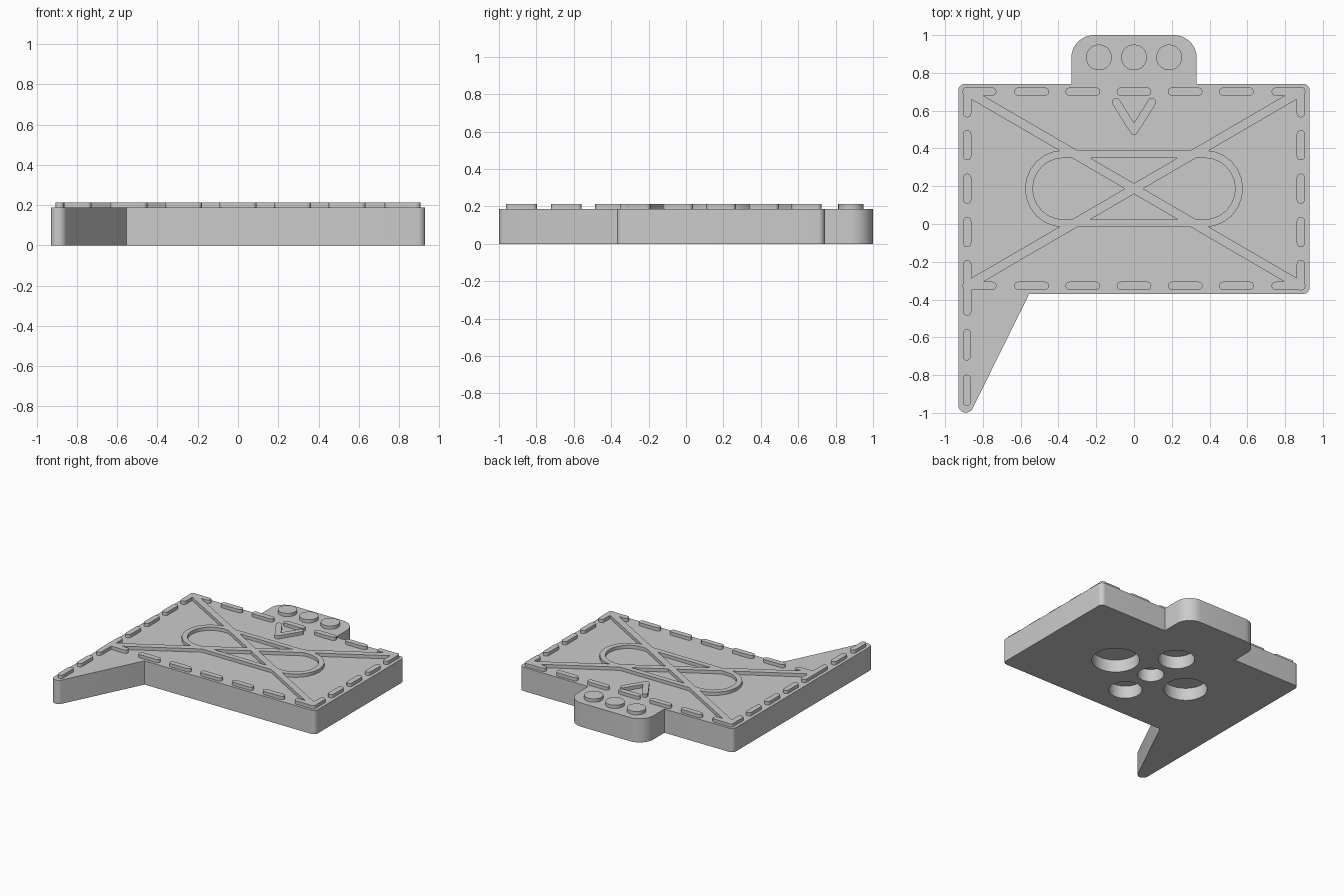
import bpy, bmesh
from math import pi, cos, sin, atan2, radians
from mathutils import Vector

cube = bpy.data.objects.get("Cube")
if cube:
    bpy.data.objects.remove(cube, do_unlink=True)

PLATE_TOP, RELIEF_TOP = 0.187, 0.213
SUNK = PLATE_TOP - 0.01
MID_Y = 0.187

grey = bpy.data.materials.new("plain grey")
grey.use_nodes = True
grey.diffuse_color = (0.6, 0.6, 0.6, 1)
grey.node_tree.nodes["Principled BSDF"].inputs["Base Color"].default_value = (0.6, 0.6, 0.6, 1)


def arc(c, r, a0, a1, n=12):
    return [Vector((c[0] + r * cos(a0 + (a1 - a0) * i / n),
                    c[1] + r * sin(a0 + (a1 - a0) * i / n))) for i in range(n + 1)]


def circle(c, r, n=48):
    return arc(c, r, 0, 2 * pi, n)[:-1]


def capsule(p, q, r):
    a = atan2(q[1] - p[1], q[0] - p[0])
    return arc(q, r, a - pi / 2, a + pi / 2) + arc(p, r, a + pi / 2, a + 3 * pi / 2)


def rounded(corners):
    """Outline from (x, y, fillet radius) corners, counter-clockwise."""
    out = []
    for i, (x, y, r) in enumerate(corners):
        p = Vector((x, y))
        if r == 0:
            out.append(p)
            continue
        u = (Vector(corners[i - 1][:2]) - p).normalized()
        v = (Vector(corners[(i + 1) % len(corners)][:2]) - p).normalized()
        half = u.angle(v) / 2
        c = p + (u + v).normalized() * (r / sin(half))
        middle = atan2(p.y - c.y, p.x - c.x)
        sweep = pi / 2 - half
        out += arc(c, r, middle - sweep, middle + sweep, 10)
    return out


def finish(name, bm):
    bmesh.ops.recalc_face_normals(bm, faces=bm.faces)
    me = bpy.data.meshes.new(name)
    bm.to_mesh(me)
    bm.free()
    me.materials.append(grey)
    ob = bpy.data.objects.new(name, me)
    bpy.context.collection.objects.link(ob)
    return ob


def prism(name, outline, z0=SUNK, z1=RELIEF_TOP):
    bm = bmesh.new()
    face = bm.faces.new([bm.verts.new((p[0], p[1], z0)) for p in outline])
    up = bmesh.ops.extrude_face_region(bm, geom=[face])["geom"]
    bmesh.ops.translate(bm, vec=(0, 0, z1 - z0),
                        verts=[g for g in up if isinstance(g, bmesh.types.BMVert)])
    return finish(name, bm)


def combine(target, parts, operation):
    bpy.context.view_layer.objects.active = target
    for part in parts:
        mod = target.modifiers.new("combine", "BOOLEAN")
        mod.operation, mod.solver, mod.object = operation, "EXACT", part
        bpy.ops.object.modifier_apply(modifier=mod.name)
        bpy.data.objects.remove(part, do_unlink=True)
    return target


# Plate with top tab and pointed tail
base = prism("base_plate", rounded([
    (-0.93, -1.13, 0.04), (-0.555, -0.37, 0), (0.93, -0.37, 0.035), (0.93, 0.742, 0.035),
    (0.332, 0.742, 0), (0.332, 1.0, 0.12), (-0.332, 1.0, 0.12), (-0.332, 0.742, 0),
    (-0.93, 0.742, 0.035)]), 0, PLATE_TOP)

# Blind round sockets underneath
sockets = [(0, 0, 0.096), (0.33, 0, 0.172), (-0.33, 0, 0.157), (0, 0.29, 0.132), (0, -0.285, 0.12)]
combine(base, [prism("socket_cutter", circle((x, MID_Y + y), r), -0.1, 0.1)
               for x, y, r in sockets], "DIFFERENCE")

# Crossed bars, slot-shaped ring and corner brackets in one relief
EDGE_X, TOP_Y, LOW_Y, W = 0.883, 0.701, -0.327, 0.0215
ring = prism("cross_and_ring", capsule((-0.373, MID_Y), (0.373, MID_Y), 0.204))
combine(ring, [prism("ring_cutter", capsule((-0.373, MID_Y), (0.373, MID_Y), 0.163),
                     SUNK - 0.1, RELIEF_TOP + 0.1)], "DIFFERENCE")
parts = [prism("bar", capsule((-EDGE_X, a), (EDGE_X, b), 0.0245))
         for a, b in ((TOP_Y, LOW_Y), (LOW_Y, TOP_Y))]
for sx in (-1, 1):
    for y, sy in ((TOP_Y, -1), (LOW_Y, 1)):
        corner = (sx * EDGE_X, y)
        parts.append(prism("bracket", capsule(corner, (sx * 0.75, y), W)))
        parts.append(prism("bracket", capsule(corner, (sx * EDGE_X, y + sy * 0.115), W)))
parts.append(prism("bracket", capsule((-EDGE_X, LOW_Y), (-EDGE_X, -0.464), W)))
combine(ring, parts, "UNION")

# Stitch-like dashes along the borders
for i in range(-2, 3):
    for row, y in (("top", TOP_Y), ("bottom", LOW_Y)):
        x = i * 0.271
        prism(f"{row}_dash", capsule((x - 0.07, y), (x + 0.07, y), W))
for side, sx in (("left", 1), ("right", -1)):
    for y in (0.417, MID_Y, -0.043):
        prism(f"{side}_dash", capsule((sx * EDGE_X, y - 0.058), (sx * EDGE_X, y + 0.058), W))
for y in (-0.64, -0.88):
    prism("tail_dash", capsule((-EDGE_X - 0.002, y - 0.061), (-EDGE_X - 0.002, y + 0.061), W))

# V-shaped mark
tip = (0, 0.494)
combine(prism("v_mark", capsule((-0.094, 0.644), tip, 0.022)),
        [prism("v_arm", capsule(tip, (0.094, 0.644), 0.022))], "UNION")

# Round buttons on the tab
for x in (-0.186, 0, 0.186):
    prism("tab_button", circle((x, 0.882), 0.068))

# Smooth the rounded walls, keep the rims sharp
for ob in bpy.context.collection.objects:
    ob.select_set(ob.type == "MESH")
bpy.context.view_layer.objects.active = base
bpy.ops.object.shade_smooth_by_angle(angle=radians(30))
